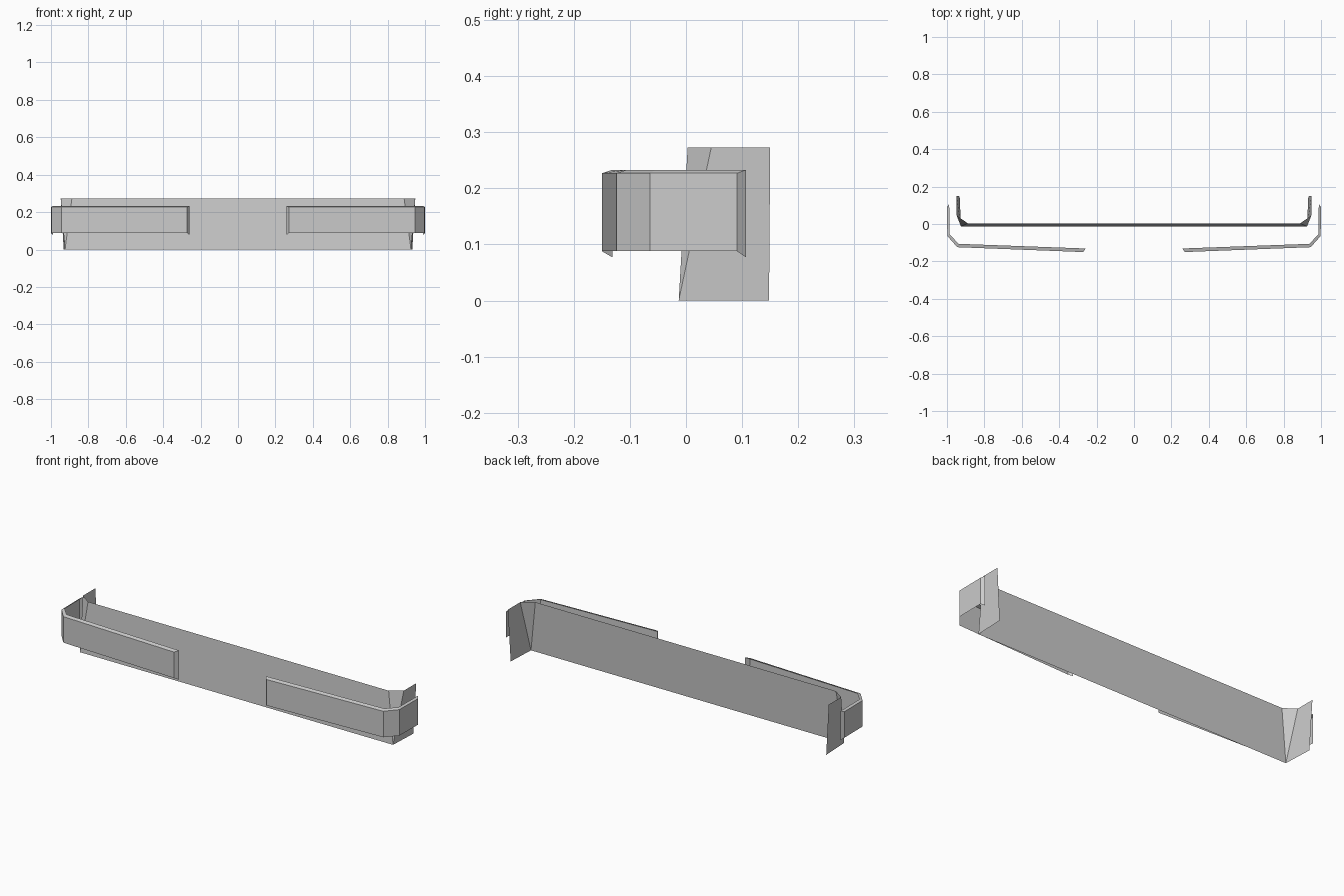
import bpy

cube = bpy.data.objects.get("Cube")
if cube:
    bpy.data.objects.remove(cube, do_unlink=True)

grey = bpy.data.materials.new("light grey")
grey.use_nodes = True
colour = (0.6, 0.6, 0.6, 1)
grey.diffuse_color = colour
grey.node_tree.nodes["Principled BSDF"].inputs["Base Color"].default_value = colour


def add_part(name, verts, faces):
    mesh = bpy.data.meshes.new(name)
    mesh.from_pydata(verts, [], faces)
    mesh.materials.append(grey)
    mesh.update()
    obj = bpy.data.objects.new(name, mesh)
    bpy.context.collection.objects.link(obj)
    return obj


# Leaning back sheet with folded triangular corners and side wings
half = [(0.925, -0.013, 0), (0.888, 0.003, 0.273),
        (0.948, 0.045, 0.273), (0.948, 0.15, 0.273), (0.932, 0.148, 0)]
verts = half + [(-x, y, z) for x, y, z in half]
faces = [(5, 0, 1, 6),
         (0, 2, 1), (0, 4, 3, 2),
         (5, 6, 7), (5, 7, 8, 9)]
add_part("back_panel", verts, faces)

# Wrap-around bars: outer wall plus a rim turned inwards at the top and ends
OUTER = [(0.272, -0.150), (0.945, -0.124), (0.998, -0.064), (1.0, 0.091)]
INNER = [(0.258, -0.131), (0.938, -0.106), (0.986, -0.055), (0.988, 0.107)]
Z_LOW, Z_HIGH = 0.088, 0.227
RIM_LOW, RIM_HIGH = 0.077, 0.233


def add_bar(name, side):
    n = len(OUTER)
    pts = [(x, y, Z_LOW) for x, y in OUTER]
    pts += [(x, y, Z_HIGH) for x, y in OUTER]
    pts += [(x, y, RIM_HIGH) for x, y in INNER]
    pts += [(*INNER[0], RIM_LOW), (*INNER[-1], RIM_LOW)]
    quads = []
    for i in range(n - 1):
        quads.append((i, i + 1, n + i + 1, n + i))
        quads.append((n + i, n + i + 1, 2 * n + i + 1, 2 * n + i))
    quads.append((3 * n, 0, n, 2 * n))
    quads.append((n - 1, 3 * n + 1, 3 * n - 1, 2 * n - 1))
    if side < 0:
        quads = [q[::-1] for q in quads]
    add_part(name, [(side * x, y, z) for x, y, z in pts], quads)


add_bar("left_bar", 1)
add_bar("right_bar", -1)
